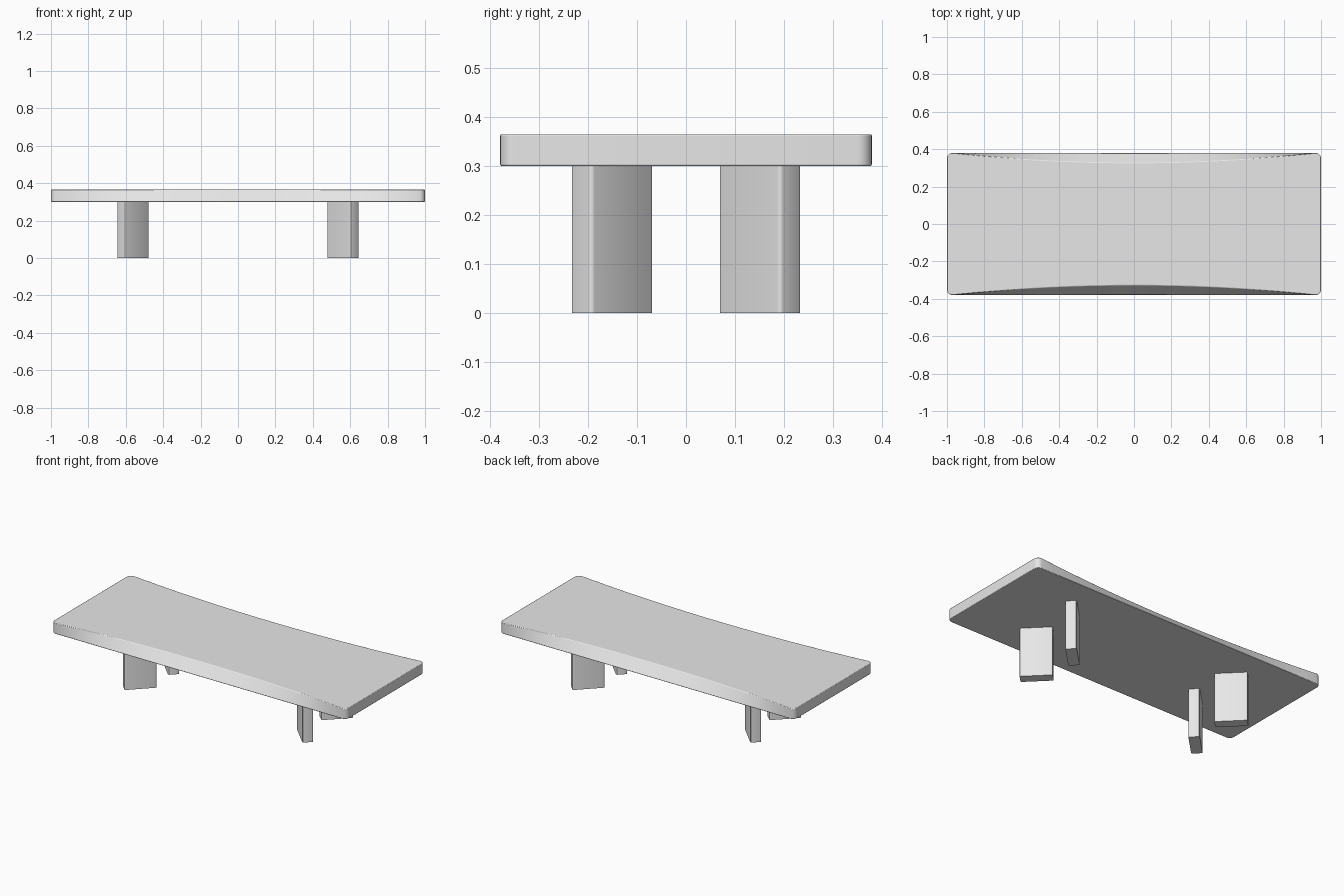
import bpy, bmesh, math
from mathutils import Matrix, Vector

cube = bpy.data.objects.get("Cube")
if cube:
    bpy.data.objects.remove(cube, do_unlink=True)

grey = bpy.data.materials.new("light_grey")
grey.use_nodes = True
grey.diffuse_color = (0.8, 0.8, 0.8, 1)
grey.node_tree.nodes["Principled BSDF"].inputs["Base Color"].default_value = (0.8, 0.8, 0.8, 1)

HALF_X, HALF_Y, CORNER = 1.0, 0.38, 0.03
LEG_TOP, TABLE_TOP = 0.3, 0.365


def finish(bm, name):
    bmesh.ops.recalc_face_normals(bm, faces=bm.faces)
    mesh = bpy.data.meshes.new(name)
    bm.to_mesh(mesh)
    bm.free()
    mesh.materials.append(grey)
    obj = bpy.data.objects.new(name, mesh)
    bpy.context.collection.objects.link(obj)
    bpy.ops.object.select_all(action='DESELECT')
    obj.select_set(True)
    bpy.context.view_layer.objects.active = obj
    bpy.ops.object.shade_smooth_by_angle(angle=math.radians(30))
    return obj


def outline(steps=24, arc=6):
    """Rounded rectangle with extra points along both long sides."""
    cx, cy = HALF_X - CORNER, HALF_Y - CORNER
    points = []
    for quarter, (sx, sy) in enumerate([(1, 1), (-1, 1), (-1, -1), (1, -1)]):
        for i in range(arc + 1):
            a = (quarter + i / arc) * math.pi / 2
            points.append((sx * cx + CORNER * math.cos(a), sy * cy + CORNER * math.sin(a)))
        if quarter % 2 == 0:
            points += [(sx * cx * (1 - 2 * i / steps), sy * HALF_Y) for i in range(1, steps)]
    return points


# Tabletop: rectangular underside, upper long edges bowed inward
bm = bmesh.new()
lower, upper = [], []
for x, y in outline():
    bow = 0.053 * max(0, 1 - (x / (HALF_X - CORNER)) ** 2)
    lower.append(bm.verts.new((x, y, LEG_TOP)))
    upper.append(bm.verts.new((x, y - math.copysign(bow, y), TABLE_TOP)))
bm.faces.new(lower)
bm.faces.new(upper)
for i in range(len(lower)):
    j = (i + 1) % len(lower)
    bm.faces.new((lower[i], lower[j], upper[j], upper[i]))
top = finish(bm, "tabletop")
soft = top.modifiers.new("soft_rim", 'BEVEL')
soft.width = 0.003
soft.segments = 2
soft.limit_method = 'ANGLE'
soft.angle_limit = math.radians(35)


# Legs: slabs turned diagonally toward the middle, with softened upright edges
def leg(name, sx, sy):
    bm = bmesh.new()
    bmesh.ops.create_cube(bm, size=1)
    bmesh.ops.scale(bm, vec=Vector((0.18, 0.062, LEG_TOP + 0.01)), verts=bm.verts)
    upright = [e for e in bm.edges if abs(e.verts[0].co.z - e.verts[1].co.z) > 0.1]
    bmesh.ops.bevel(bm, geom=upright, offset=0.008, segments=3, profile=0.5, affect='EDGES')
    bm.transform(Matrix.Translation((sx * 0.561, sy * 0.151, (LEG_TOP + 0.01) / 2))
                 @ Matrix.Rotation(sx * sy * math.pi / 4, 4, 'Z'))
    finish(bm, name)


for side, sx in (("left", 1), ("right", -1)):
    for end, sy in (("front", -1), ("back", 1)):
        leg(f"{end}_{side}_leg", sx, sy)
